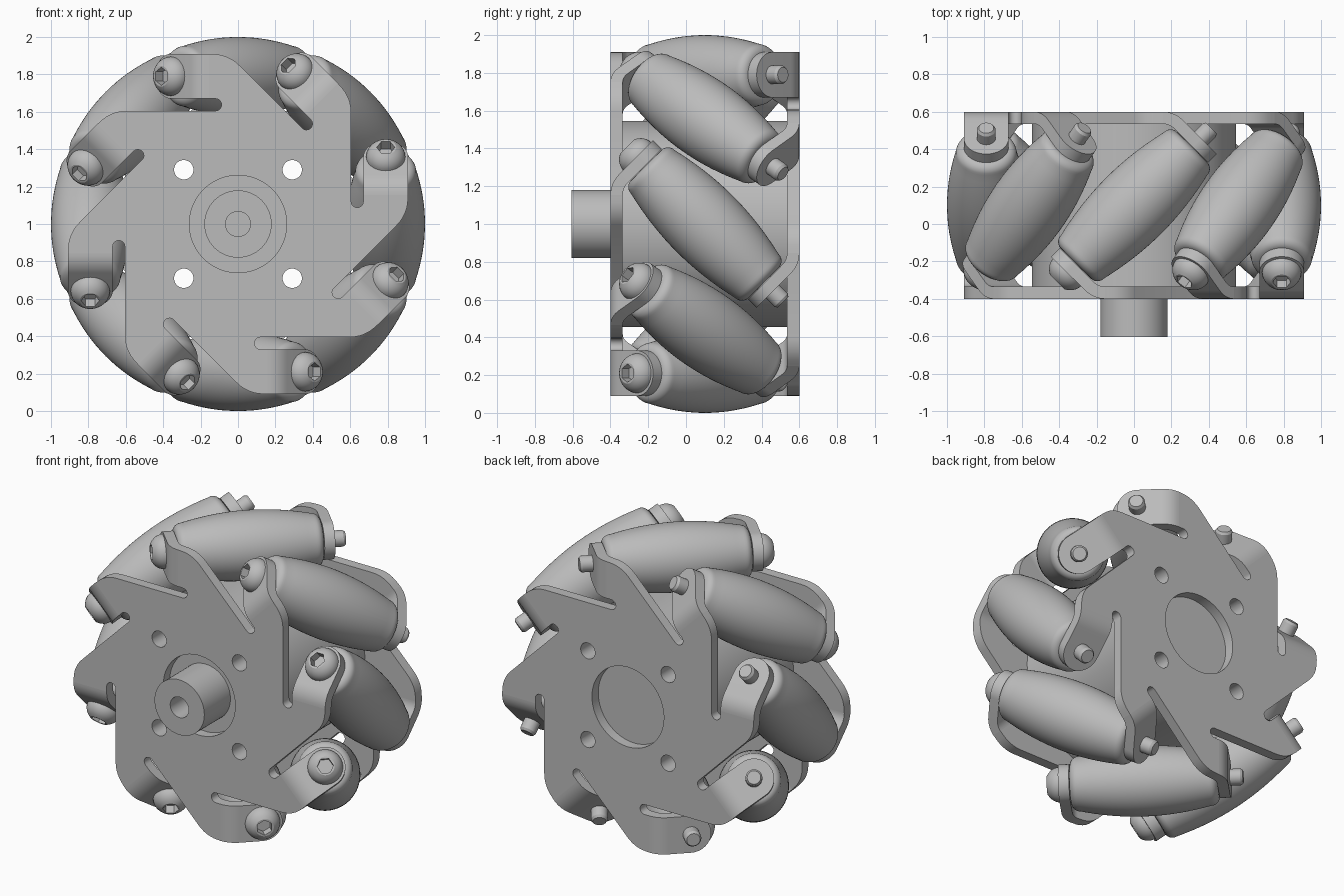
import bpy, bmesh
from math import sin, cos, pi, sqrt, radians
from mathutils import Matrix, Vector

old = bpy.data.objects.get("Cube")
if old:
    bpy.data.objects.remove(old, do_unlink=True)

COUNT = 8                 # rollers around the wheel
STEP = 2 * pi / COUNT
AXIS_R = 0.79             # distance of roller axes from the wheel axis
THICK = 0.065             # sheet metal thickness
PLATE_Y = 0.4675          # plate mid-plane from the wheel centre
BEND_U = -0.154           # where the ears start to bend
EAR_W = 0.12              # half width of an ear
CENTRE = Matrix.Translation((0, 0.1, 1))
FLIP = Matrix.Rotation(pi, 4, "Z")

grey = bpy.data.materials.new("grey_metal")
grey.use_nodes = True
colour = (0.5, 0.5, 0.5, 1)
grey.diffuse_color = colour
grey.node_tree.nodes["Principled BSDF"].inputs["Base Color"].default_value = colour
parts = []


def make_mesh(name, bm):
    bmesh.ops.remove_doubles(bm, verts=bm.verts, dist=1e-5)
    bmesh.ops.recalc_face_normals(bm, faces=bm.faces)
    mesh = bpy.data.meshes.new(name)
    bm.to_mesh(mesh)
    bm.free()
    mesh.materials.append(grey)
    return mesh


def place(name, mesh, matrix):
    ob = bpy.data.objects.new(name, mesh)
    bpy.context.collection.objects.link(ob)
    ob.matrix_world = matrix
    parts.append(ob)
    return ob


def lathe(name, profile, segs=48):
    """Spin (along, radius, is_hex) points around local x."""
    bm = bmesh.new()
    rings = []
    for s, r, is_hex in profile:
        ring = []
        for i in range(segs):
            a = 2 * pi * i / segs
            k = r / cos((a + pi / 6) % (pi / 3) - pi / 6) if is_hex else r
            ring.append(bm.verts.new((s, k * cos(a), k * sin(a))))
        rings.append(ring)
    for a, b in zip(rings, rings[1:]):
        for i in range(segs):
            j = (i + 1) % segs
            bm.faces.new((a[i], a[j], b[j], b[i]))
    bm.faces.new(rings[0])
    bm.faces.new(rings[-1])
    return make_mesh(name, bm)


def cylinder(name, x, z, radius, y0, y1, segs=48):
    mesh = lathe(name, [(y0, radius, False), (y1, radius, False)], segs)
    return place(name, mesh, Matrix.Translation((x, 0, z)) @ Matrix.Rotation(pi / 2, 4, "Z"))


def cut(target, cutters):
    bpy.context.view_layer.objects.active = target
    for c in cutters:
        mod = target.modifiers.new("cut", "BOOLEAN")
        mod.operation, mod.solver, mod.object = "DIFFERENCE", "EXACT", c
        bpy.ops.object.modifier_apply(modifier=mod.name)
    for c in cutters:
        parts.remove(c)
        bpy.data.objects.remove(c, do_unlink=True)


def bolt_holes():
    return [cylinder("hole_cutter", x, 1 + z, 0.052, -1, 1, 24)
            for x in (-0.29, 0.29) for z in (-0.29, 0.29)]


# Plate outline: one slotted arm repeated around the axis
def arm_outline():
    corner, reach = Vector((-0.68, 0.605)), 0.085
    a = corner + Vector((-1, -1)).normalized() * reach
    b = corner + Vector((1, 0)) * reach
    pts = []
    for i in range(7):
        t = i / 6
        pts.append(a * (1 - t) ** 2 + corner * 2 * t * (1 - t) + b * t * t)
    slot_r = (AXIS_R - EAR_W - corner.y) / 2
    for i in range(9):
        t = -pi / 2 + pi * i / 8
        pts.append(Vector((-0.12 + slot_r * cos(t), corner.y + slot_r + slot_r * sin(t))))
    pts.append(Vector((BEND_U, AXIS_R - EAR_W)))
    pts.append(Vector((BEND_U, AXIS_R + EAR_W)))
    return pts


def plate_mesh():
    bm = bmesh.new()
    verts = []
    for k in range(COUNT):
        c, s = cos(k * STEP), sin(k * STEP)
        for p in arm_outline():
            verts.append(bm.verts.new((p.x * c + p.y * s, -PLATE_Y - THICK / 2, p.y * c - p.x * s)))
    face = bm.faces.new(verts)
    new = bmesh.ops.extrude_face_region(bm, geom=[face])["geom"]
    bmesh.ops.translate(bm, vec=(0, THICK, 0),
                        verts=[v for v in new if isinstance(v, bmesh.types.BMVert)])
    return make_mesh("plate", bm)


# Ear: strip that bends 45 degrees and ends round
def ear_mesh():
    bend_r, stations = 0.12, []
    for i in range(9):
        a = pi / 4 * i / 8
        stations.append((BEND_U - bend_r * sin(a), -PLATE_Y + bend_r * (1 - cos(a)), a, EAR_W))
    eye = -0.475 / sqrt(2)
    for i in range(13):
        t = radians(87) * i / 12
        d = EAR_W * sin(t) / sqrt(2)
        stations.append((eye - d, eye + d, pi / 4, EAR_W * cos(t)))
    bm = bmesh.new()
    rings = []
    for u, y, a, w in stations:
        n = Vector((sin(a), 0, cos(a))).xzy * THICK / 2
        mid = Vector((u, y, AXIS_R))
        rings.append([bm.verts.new(mid + n * side + Vector((0, 0, h)))
                      for side, h in ((-1, -w), (1, -w), (1, w), (-1, w))])
    for a, b in zip(rings, rings[1:]):
        for i in range(4):
            j = (i + 1) % 4
            bm.faces.new((a[i], a[j], b[j], b[i]))
    bm.faces.new(rings[0])
    bm.faces.new(rings[-1])
    return make_mesh("ear", bm)


# Barrel roller: its curve keeps the wheel outline round
def roller_mesh():
    flat, fillet = 0.39, 0.05
    barrel = [(s, 1 - sqrt(AXIS_R ** 2 + s * s / 2)) for s in
              (flat * i / 8 for i in range(-8, 9))]
    edge = barrel[-1][1] - fillet
    end = [(flat + fillet * sin(t), edge + fillet * cos(t)) for t in
           (pi / 2 * i / 6 for i in range(1, 7))]
    start = [(-s, r) for s, r in reversed(end)]
    return lathe("roller", [(s, r, False) for s, r in start + barrel + end], 64)


# Screw: domed head with a hex socket, shank and chamfered tip
def screw_mesh():
    base, head_r, height = -0.505, 0.105, 0.075
    pts = [(base + 0.04, 0.042, True), (base - height, 0.042, True)]
    pts[0] = (base - 0.02, 0.042, True)
    for i in range(7):
        t = radians(32) + radians(58) * i / 6
        pts.append((base - height * cos(t) / cos(radians(32)), head_r * sin(t), False))
    pts += [(base, 0.05, False), (0.57, 0.05, False), (0.585, 0.04, False)]
    return lathe("screw", pts, 36)


# Side plates
for side, turn in (("front", Matrix()), ("back", FLIP)):
    plate = place(side + "_plate", plate_mesh(), CENTRE @ turn)
    cut(plate, bolt_holes() + [cylinder("hole_cutter", 0, 1, 0.26, -1, 1, 64)])

# Drum between the plates
drum = cylinder("drum", 0, 1, 0.545, -0.335, 0.535, 96)
cut(drum, bolt_holes())

# Drive shaft with a blind bore
shaft = cylinder("shaft", 0, 1, 0.18, -0.605, -0.33, 64)
cut(shaft, [cylinder("bore_cutter", 0, 1, 0.067, -0.7, -0.34, 32)])

# Rollers, screws and ears around the wheel
roller, screw, ear = roller_mesh(), screw_mesh(), ear_mesh()
for k in range(COUNT):
    spin = CENTRE @ Matrix.Rotation(k * STEP, 4, "Y")
    axle = spin @ Matrix.Translation((0, 0, AXIS_R)) @ Matrix.Rotation(pi / 4, 4, "Z")
    place(f"roller_{k + 1}", roller, axle)
    place(f"screw_{k + 1}", screw, axle)
    place(f"front_ear_{k + 1}", ear, spin)
    place(f"back_ear_{k + 1}", ear, spin @ FLIP)

bpy.ops.object.select_all(action="DESELECT")
for ob in parts:
    ob.select_set(True)
bpy.context.view_layer.objects.active = parts[0]
bpy.ops.object.shade_smooth_by_angle(angle=radians(30))
